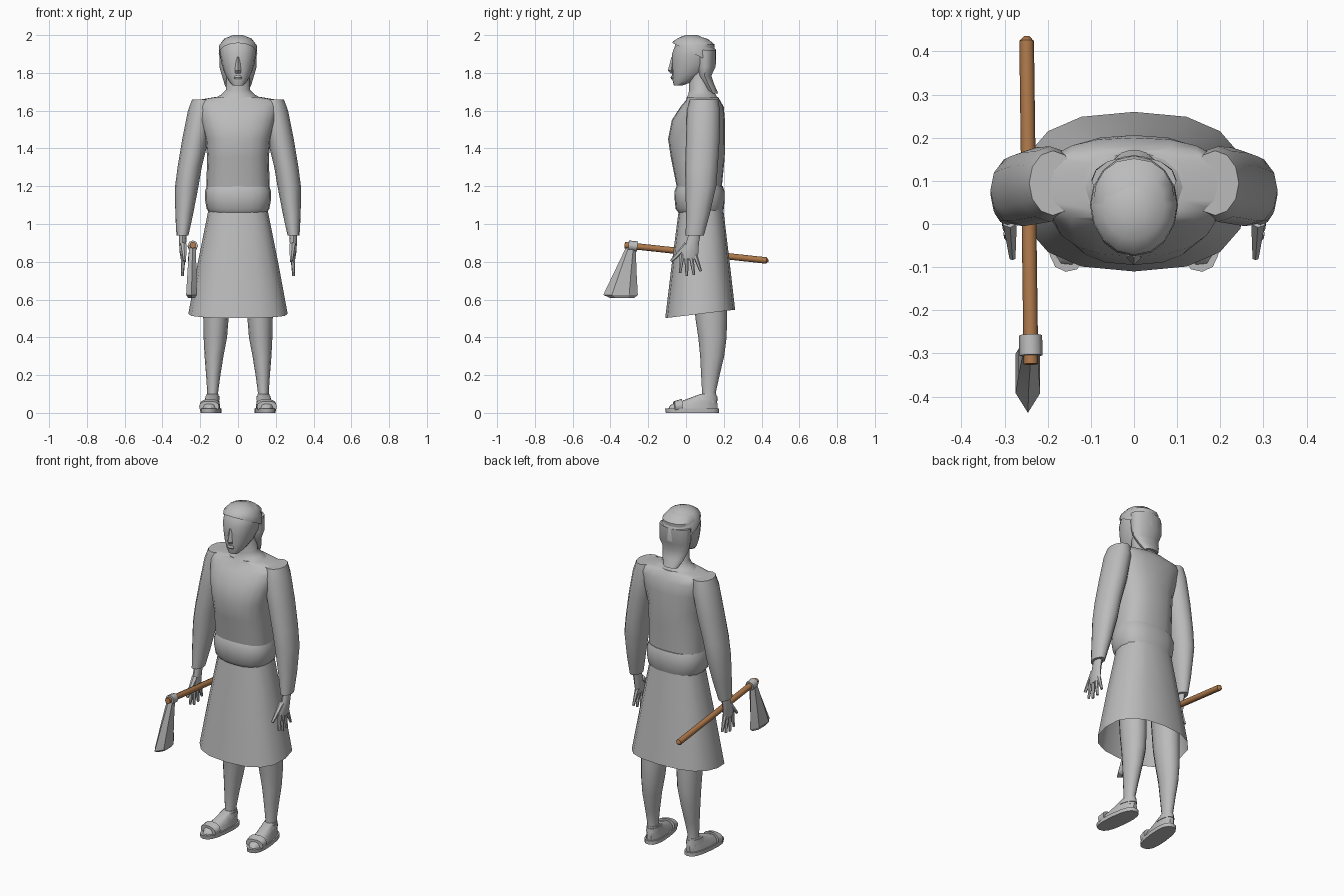
import bpy, bmesh, math
from mathutils import Matrix, Vector


def material(name, rgb):
    m = bpy.data.materials.new(name)
    m.diffuse_color = (*rgb, 1)
    return m


GREY = material("plain grey", (0.5, 0.5, 0.5))
BROWN = material("wood brown", (0.42, 0.19, 0.07))


def finish(name, bm, mat, angle):
    bmesh.ops.recalc_face_normals(bm, faces=bm.faces)
    me = bpy.data.meshes.new(name)
    bm.to_mesh(me)
    bm.free()
    me.materials.append(mat)
    for p in me.polygons:
        p.use_smooth = True
    me.set_sharp_from_angle(angle=math.radians(angle))
    ob = bpy.data.objects.new(name, me)
    bpy.context.collection.objects.link(ob)
    return ob


def loft(name, rings, n=12, power=2, caps=(True, True), tilts=None,
         matrix=None, start=0, mat=GREY, angle=45):
    """Skin stacked ovals; ring = (z, centre x, half width, y min, y max)."""
    bm = bmesh.new()
    loops = []
    for i, (z, cx, rx, y0, y1) in enumerate(rings):
        cy, ry, loop = (y0 + y1) / 2, (y1 - y0) / 2, []
        t = tilts[i] if tilts else 0
        for k in range(n):
            a = start + 2 * math.pi * k / n
            c, s = math.cos(a), math.sin(a)
            dx = math.copysign(abs(c) ** (2 / power), c) * rx
            dy = math.copysign(abs(s) ** (2 / power), s) * ry
            loop.append(bm.verts.new((cx + dx, cy + dy, z + t * dy)))
        loops.append(loop)
    for a, b in zip(loops, loops[1:]):
        for k in range(n):
            j = (k + 1) % n
            bm.faces.new((a[k], a[j], b[j], b[k]))
    if caps[0]:
        bm.faces.new(loops[0])
    if caps[1]:
        bm.faces.new(loops[-1])
    if matrix:
        bm.transform(matrix)
    return finish(name, bm, mat, angle)


def rod(name, p, q, r1, r2, n=8, mat=GREY):
    """Tapered stick from p to q."""
    p, q = Vector(p), Vector(q)
    bm = bmesh.new()
    bmesh.ops.create_cone(bm, cap_ends=True, segments=n, radius1=r1, radius2=r2,
                          depth=(q - p).length)
    rot = (q - p).to_track_quat('Z', 'Y').to_matrix().to_4x4()
    bm.transform(Matrix.Translation((p + q) / 2) @ rot)
    return finish(name, bm, mat, 50)


# Tunic body
loft("tunic", [
    (1.08, 0, .155, -.035, .195), (1.20, 0, .168, -.05, .19),
    (1.35, 0, .163, -.08, .205), (1.45, 0, .172, -.095, .206),
    (1.55, 0, .20, -.075, .206), (1.62, 0, .22, -.03, .20),
    (1.655, 0, .225, .0, .18), (1.672, 0, .12, .005, .17)], n=20, power=2.5)

# Skirt, open at the hem and dipping at the front
loft("skirt", [
    (1.10, 0, .152, -.035, .195), (.80, 0, .212, -.075, .23),
    (.524, 0, .263, -.11, .26)], n=16, power=2.5, caps=(True, False),
    tilts=[0, .05, .12])

# Belt
loft("belt", [
    (1.06, 0, .150, -.04, .19), (1.08, 0, .166, -.055, .20),
    (1.13, 0, .175, -.06, .205), (1.17, 0, .176, -.062, .205),
    (1.20, 0, .166, -.05, .195)], n=20, power=2.5)

# Neck and head
loft("neck", [
    (1.665, 0, .125, .0, .17), (1.685, 0, .09, .01, .16),
    (1.71, 0, .064, .015, .14), (1.82, 0, .06, .01, .13)], n=14)
loft("head", [
    (1.733, 0, .028, -.064, -.02), (1.755, 0, .048, -.070, .04),
    (1.80, 0, .072, -.074, .10), (1.85, 0, .088, -.074, .135),
    (1.90, 0, .095, -.074, .15), (1.95, 0, .095, -.056, .152),
    (1.98, 0, .072, -.03, .115), (1.993, 0, .03, .0, .07)], n=16, power=2.2)
loft("nose", [
    (1.797, 0, .014, -.080, -.06), (1.812, 0, .017, -.096, -.06),
    (1.885, 0, .008, -.077, -.06)], n=4, angle=30)
loft("mouth", [
    (1.765, 0, .016, -.076, -.06), (1.775, 0, .022, -.082, -.06),
    (1.785, 0, .014, -.077, -.06)], n=8)

# Hair: cap with a raised front edge, and a tail down the back
loft("hair_cap", [
    (1.90, 0, .102, -.072, .160), (1.945, 0, .100, -.068, .158),
    (1.982, 0, .072, -.035, .115), (2.0, 0, .025, .0, .06)],
    n=16, tilts=[-.5, -.2, -.08, 0], caps=(False, True))
loft("hair_back", [
    (1.69, 0, .045, .115, .172), (1.735, 0, .07, .09, .152),
    (1.785, 0, .085, .06, .135), (1.83, 0, .098, .05, .157),
    (1.92, 0, .098, .04, .158)], n=14)

for side, label in ((1, "left"), (-1, "right")):
    flip = Matrix.Scale(side, 4, (1, 0, 0))

    # Sleeve
    loft(label + "_sleeve", [
        (1.66, .188, .055, .02, .17), (1.60, .195, .070, .005, .18),
        (1.45, .225, .070, .0, .178), (1.30, .256, .064, -.005, .168),
        (1.20, .271, .062, -.003, .16), (1.05, .285, .047, .0, .125),
        (.94, .294, .032, -.002, .095)], n=12, matrix=flip)

    # Hand with fingers and thumb
    loft(label + "_palm", [
        (.95, .293, .020, .015, .078), (.90, .293, .019, .0, .068),
        (.85, .292, .017, -.028, .066), (.815, .290, .013, -.03, .06)],
        n=8, matrix=flip)
    for i, (y, ty, tz) in enumerate([(-.02, -.032, .74), (.003, .004, .725),
                                     (.026, .042, .73), (.046, .078, .75)]):
        rod(f"{label}_finger_{i + 1}", (side * .29, y, .84), (side * .294, ty, tz),
            .0135, .007, 6)
    rod(label + "_thumb", (side * .288, .005, .89), (side * .282, -.078, .803),
        .018, .008, 6)

    # Leg
    loft(label + "_leg", [
        (.75, .115, .072, .03, .215), (.50, .117, .067, .05, .217),
        (.40, .120, .062, .065, .215), (.30, .127, .050, .075, .202),
        (.20, .131, .038, .08, .178), (.11, .134, .029, .085, .158),
        (.05, .134, .032, .08, .165)], n=12, matrix=flip)

    # Sandalled foot, toes turned out
    pivot = Matrix.Translation((.134, .12, 0))
    turn = flip @ pivot @ Matrix.Rotation(math.radians(6), 4, 'Z') @ pivot.inverted()
    loft(label + "_sole", [
        (0, .134, .053, -.108, .175), (.022, .134, .053, -.112, .175)],
        n=16, power=2.6, matrix=turn)
    loft(label + "_foot", [
        (.02, .134, .047, -.098, .168), (.042, .134, .044, -.085, .168),
        (.07, .134, .037, -.005, .165), (.10, .134, .031, .075, .16)],
        n=14, power=2.3, matrix=turn)
    lay = turn @ Matrix.Rotation(math.radians(90), 4, 'X')
    loft(label + "_toe_strap", [
        (.025, .134, .054, .004, .074), (.065, .134, .053, .004, .062)],
        n=14, power=2.4, matrix=lay)
    loft(label + "_ankle_strap", [
        (.065, .134, .040, .02, .170), (.09, .134, .036, .05, .166)],
        n=14, matrix=turn)

# Axe: wooden handle, binding and wedge blade
rod("axe_handle", (-.249, .425, .807), (-.239, -.325, .888), .017, .017, 8, BROWN)
rod("axe_handle_tip", (-.249, .424, .807), (-.2491, .436, .806), .017, .006, 8, BROWN)
rod("axe_binding", (-.240, -.258, .881), (-.239, -.305, .886), .027, .027, 8)
loft("axe_blade", [
    (.607, -.246, .020, -.40, -.275), (.625, -.246, .033, -.438, -.255),
    (.75, -.244, .027, -.378, -.262), (.875, -.240, .021, -.318, -.266)],
    n=6, start=math.pi / 2, angle=20)
